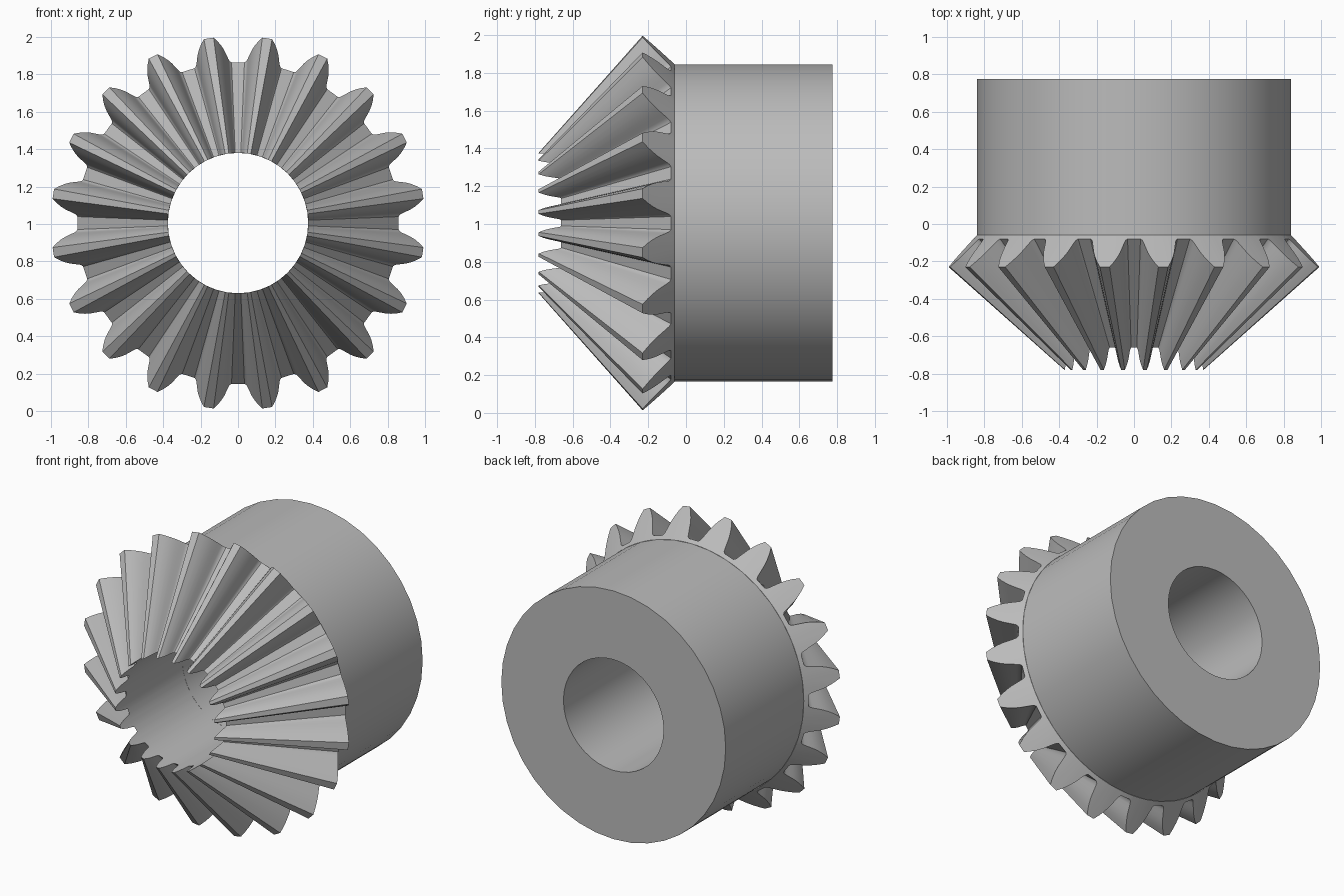
import bpy, bmesh, math

cube = bpy.data.objects.get("Cube")
if cube:
    bpy.data.objects.remove(cube, do_unlink=True)

TEETH, HUB_SIDES = 20, 40
BORE, HUB_R = 0.375, 0.84
APEX_Y, JOINT_Y, BACK_Y = -1.11, -0.06, 0.775
ROOT_R, ROOT_Y, BACK_SLOPE = 0.86, -0.08, 1.07
CENTRE_Z = 1.005

# One grey metal for everything
steel = bpy.data.materials.new("grey steel")
steel.use_nodes = True
grey = (0.5, 0.5, 0.5, 1)
steel.diffuse_color = grey
steel.node_tree.nodes["Principled BSDF"].inputs["Base Color"].default_value = grey


def ring_part(name, columns):
    """Closed ring around the y axis from (angle, [(radius, y), ...]) sections."""
    bm = bmesh.new()
    rings = [[bm.verts.new((r * math.cos(a), y, CENTRE_Z + r * math.sin(a)))
              for r, y in section] for a, section in columns]
    for i, ring in enumerate(rings):
        following = rings[(i + 1) % len(rings)]
        for j in range(len(ring)):
            k = (j + 1) % len(ring)
            bm.faces.new((ring[j], ring[k], following[k], following[j]))
    bmesh.ops.recalc_face_normals(bm, faces=bm.faces)
    mesh = bpy.data.meshes.new(name)
    bm.to_mesh(mesh)
    bm.free()
    mesh.materials.append(steel)
    obj = bpy.data.objects.new(name, mesh)
    bpy.context.collection.objects.link(obj)
    bpy.ops.object.select_all(action='DESELECT')
    obj.select_set(True)
    bpy.context.view_layer.objects.active = obj
    bpy.ops.object.shade_smooth_by_angle(angle=math.radians(30))
    return obj


# Half tooth outline: degrees from the tooth centre, radius at the large end
half_tooth = [(1.5, 1.0), (2.7, 0.975), (3.7, 0.95), (4.5, 0.925),
              (5.1, 0.9), (5.6, 0.88), (6.0, 0.867), (6.7, ROOT_R)]
tooth = [(-a, r) for a, r in reversed(half_tooth)] + half_tooth


def tooth_section(r):
    # Every tooth line runs toward the cone apex and stops at the bore
    y = ROOT_Y - (r - ROOT_R) * BACK_SLOPE
    inner_y = APEX_Y + (y - APEX_Y) * BORE / r
    return [(BORE, inner_y), (r, y), (HUB_R, JOINT_Y), (BORE, JOINT_Y)]


# Toothed cone
pitch = 360 / TEETH
ring_part("bevel_teeth", [(math.radians((n + 0.5) * pitch + a), tooth_section(r))
                          for n in range(TEETH) for a, r in tooth])

# Hub sleeve with through bore
hub_section = [(BORE, JOINT_Y), (HUB_R, JOINT_Y), (HUB_R, BACK_Y), (BORE, BACK_Y)]
ring_part("hub", [(math.tau * n / HUB_SIDES, hub_section) for n in range(HUB_SIDES)])
